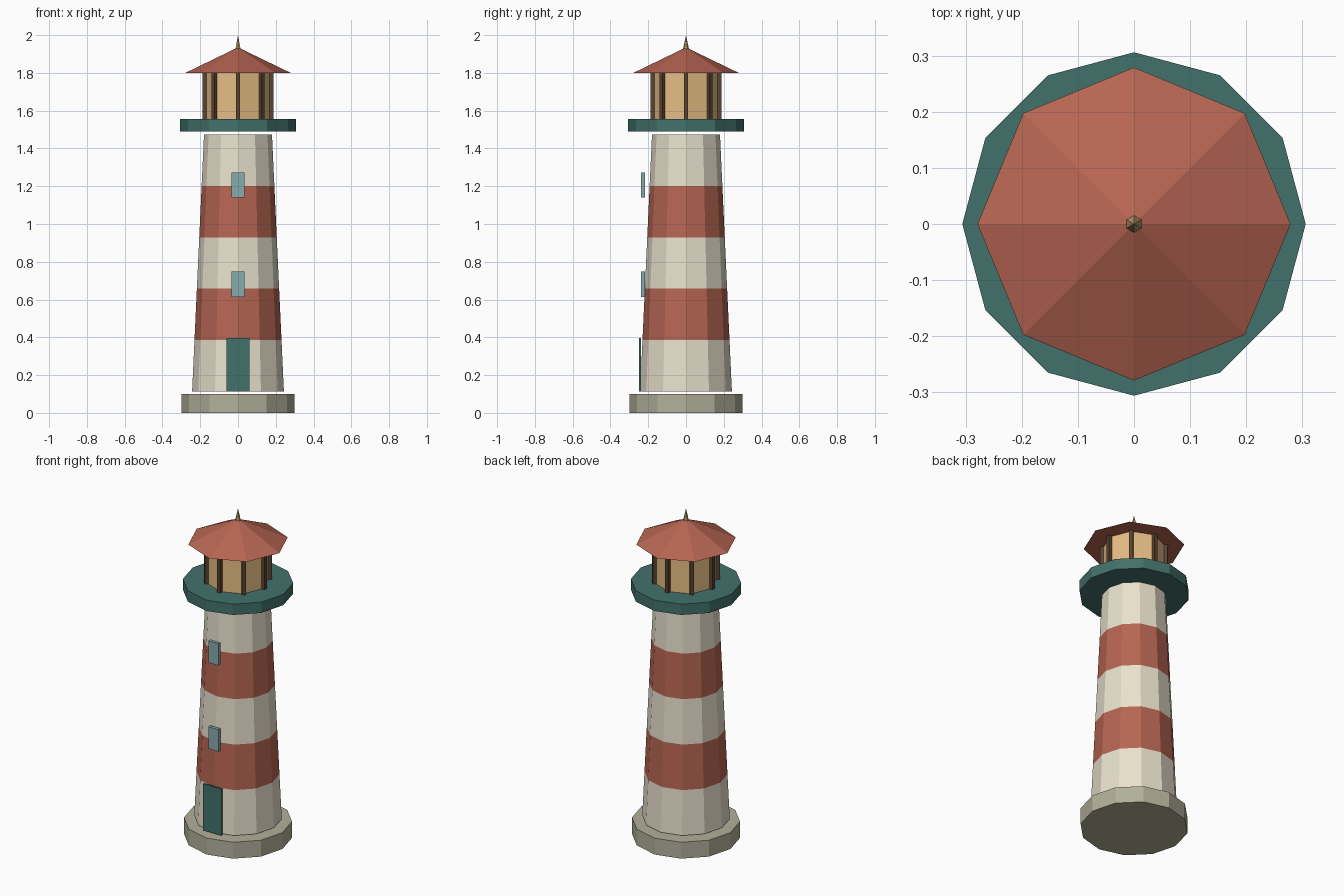
import bpy, bmesh, math

if "Cube" in bpy.data.objects:
    bpy.data.objects.remove(bpy.data.objects["Cube"])


def material(name, hex_code):
    m = bpy.data.materials.new(name)
    rgb = [(int(hex_code[i:i + 2], 16) / 255) ** 2.2 for i in (0, 2, 4)]
    m.diffuse_color = (*rgb, 1)
    m.use_nodes = True
    m.node_tree.nodes["Principled BSDF"].inputs["Base Color"].default_value = m.diffuse_color
    return m


CREAM = material("cream", "E8E0CB")
RED = material("red", "B56553")
STONE = material("stone", "B0AE98")
TEAL = material("teal", "44706A")
GLASS = material("window_blue", "86A9AD")
AMBER = material("amber", "E6BC82")
BRONZE = material("bronze", "5A4636")
BRASS = material("brass", "B59A66")


def finish(bm, name, mats):
    bmesh.ops.recalc_face_normals(bm, faces=bm.faces)
    me = bpy.data.meshes.new(name)
    bm.to_mesh(me)
    bm.free()
    for m in mats:
        me.materials.append(m)
    ob = bpy.data.objects.new(name, me)
    bpy.context.collection.objects.link(ob)
    return ob


def lathe(name, sides, profile, mats):
    """Faceted stack of rings (radius, z); band i uses mats[i % len]. Radius 0 makes a point."""
    bm = bmesh.new()
    rings = []
    for r, z in profile:
        angles = [math.pi / 2 + 2 * math.pi * i / sides for i in range(sides)]
        rings.append([bm.verts.new((r * math.cos(a), r * math.sin(a), z)) for a in angles])
    for b in range(len(rings) - 1):
        lo, hi = rings[b], rings[b + 1]
        for i in range(sides):
            j = (i + 1) % sides
            bm.faces.new((lo[i], lo[j], hi[j], hi[i])).material_index = b % len(mats)
    bm.faces.new(rings[0][::-1])
    bm.faces.new(rings[-1])
    bmesh.ops.remove_doubles(bm, verts=bm.verts, dist=1e-5)
    return finish(bm, name, mats)


def box(name, center, size, mat, turn=0):
    bm = bmesh.new()
    bmesh.ops.create_cube(bm, size=1)
    bmesh.ops.scale(bm, vec=size, verts=bm.verts)
    ob = finish(bm, name, [mat])
    ob.location = center
    ob.rotation_euler.z = turn
    return ob


# Foundation and striped tapering tower
lathe("foundation", 12, [(0.30, 0), (0.30, 0.10)], [STONE])
z0, z1, r0, r1 = 0.114, 1.473, 0.243, 0.18
bands = [(r0 + (r1 - r0) * i / 5, z0 + (z1 - z0) * i / 5) for i in range(6)]
lathe("tower", 12, bands, [CREAM, RED])

# Gallery deck, lantern room and its posts
lathe("gallery", 12, [(0.306, 1.49), (0.306, 1.556)], [TEAL])
lathe("lantern_glass", 8, [(0.172, 1.556), (0.172, 1.80)], [AMBER])
for i in range(8):
    a = i * math.pi / 4
    box(f"lantern_post_{i + 1}", (0.177 * math.cos(a), 0.177 * math.sin(a), 1.678),
        (0.022, 0.022, 0.244), BRONZE, a)

# Roof and finial
lathe("roof", 8, [(0.279, 1.80), (0, 1.935)], [RED])
lathe("finial", 6, [(0.017, 1.92), (0, 2.0)], [BRASS])

# Door and windows on the front
box("door", (0, -0.244, 0.255), (0.124, 0.012, 0.283), TEAL)
for n, z in (("lower", 0.681), ("upper", 1.206)):
    box(f"{n}_window", (0, -0.228, z), (0.068, 0.02, 0.134), GLASS)
